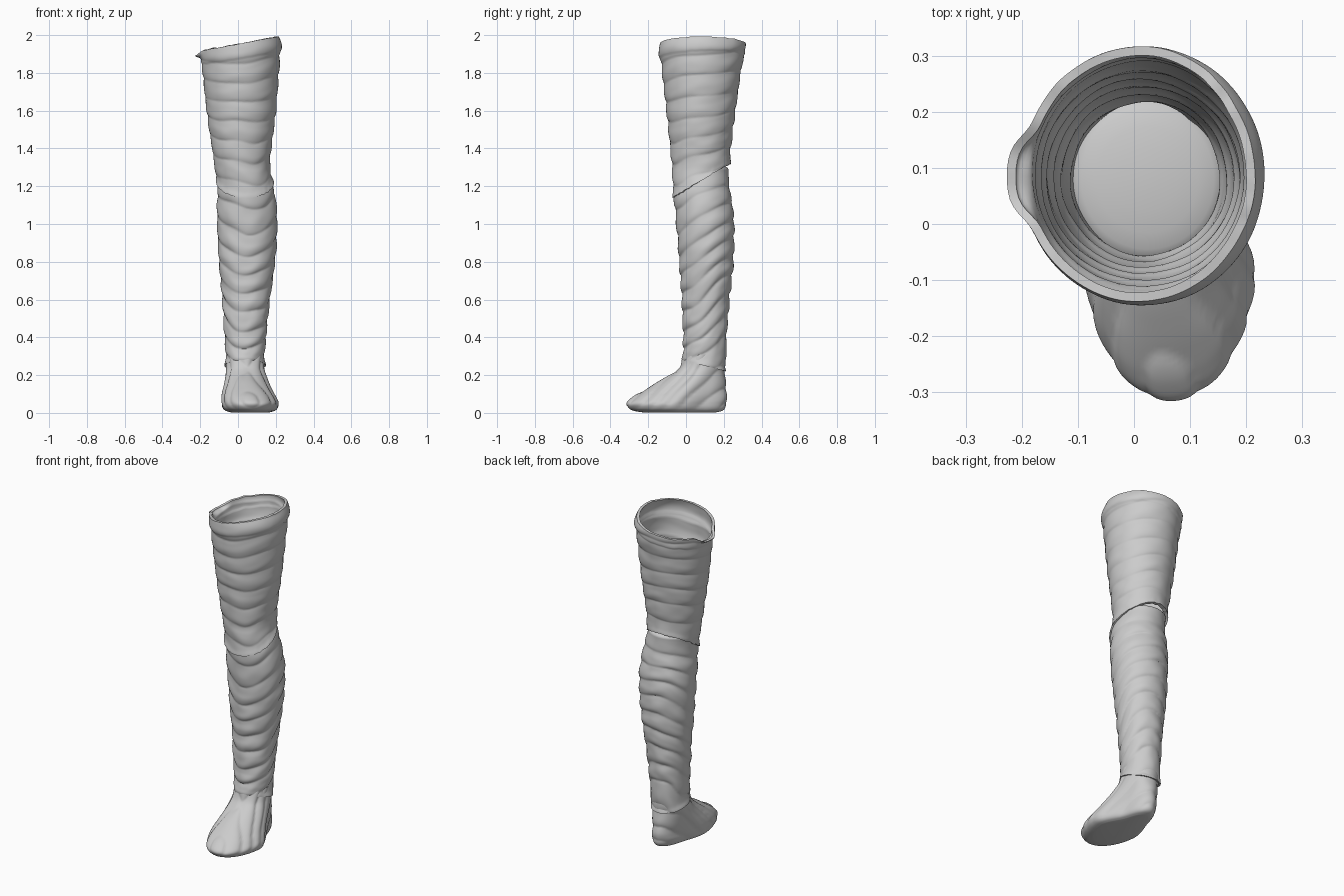
import bpy, bmesh, math
from mathutils import Vector, noise

if "Cube" in bpy.data.objects:
    bpy.data.objects.remove(bpy.data.objects["Cube"])

SEG = 112

# Leg outline read at heights: z, x left, x right, y front, y back
LEG = [
    (0.15, -.062, .137, -.012, .207), (0.28, -.064, .139, -.014, .209),
    (0.40, -.070, .147, -.015, .214), (0.60, -.082, .168, -.022, .230),
    (0.80, -.100, .195, -.035, .250), (1.00, -.110, .207, -.050, .254),
    (1.10, -.110, .202, -.060, .245), (1.20, -.108, .187, -.066, .231),
    (1.30, -.119, .166, -.071, .229), (1.40, -.134, .173, -.080, .234),
    (1.60, -.163, .198, -.100, .259), (1.80, -.184, .213, -.123, .287),
    (1.90, -.193, .220, -.134, .305), (1.95, -.198, .222, -.138, .310),
    (2.00, -.198, .214, -.134, .304)]

# Foot outline: z, y front, y back, toe half width, toe x, heel half width, heel x
FOOT = [
    (0.003, -.230, .160, .105, .065, .070, .050), (0.010, -.275, .190, .130, .065, .086, .050),
    (0.025, -.302, .207, .147, .065, .096, .050), (0.050, -.313, .214, .153, .065, .102, .048),
    (0.080, -.285, .215, .147, .058, .102, .047), (0.110, -.240, .213, .136, .052, .101, .045),
    (0.150, -.170, .210, .122, .047, .100, .042), (0.200, -.088, .207, .108, .042, .099, .039),
    (0.240, -.038, .206, .101, .038, .098, .038), (0.310, -.012, .205, .098, .038, .098, .038)]


def lookup(table, z):
    """Smooth interpolation of a table whose first column is the height."""
    z = min(max(z, table[0][0]), table[-1][0])
    i = next(k for k in range(len(table) - 1) if z <= table[k + 1][0])
    a, b = table[i], table[i + 1]
    p, n = table[max(i - 1, 0)], table[min(i + 2, len(table) - 1)]
    h = b[0] - a[0]
    t = (z - a[0]) / h
    out = []
    for c in range(1, len(a)):
        ma = (b[c] - p[c]) / (b[0] - p[0]) * h
        mb = (n[c] - a[c]) / (n[0] - a[0]) * h
        out.append((2*t**3 - 3*t*t + 1)*a[c] + (t**3 - 2*t*t + t)*ma
                   + (3*t*t - 2*t**3)*b[c] + (t**3 - t*t)*mb)
    return out


def band(phase):
    """Rounded cloth fold with a sharp crease at each turn."""
    return math.sin(math.pi * (phase % 1.0) ** 0.65)


def folds(a, z):
    """Cloth folds that sag at the front and climb towards the back."""
    q = Vector((math.sin(a) * 0.9, math.cos(a) * 0.9, z * 3))
    sag = 0.11 if z < 0.9 else max(0.035, 0.11 - (z - 0.9) * 0.2)
    if z < 0.4:
        sag = max(0.02, 0.11 - (0.4 - z) * 0.5)
    level = z + sag * math.cos(a) + 0.03 * noise.noise(q)
    strength = 0.5 + 0.5 * max(0, min(1, 0.6 + 1.2 * noise.noise(q * 1.7 + Vector((5, 2, 1)))))
    fine = 0.003 * noise.noise(Vector((q.x * 2, q.y * 2, level * 22)))
    return 0.011 * strength * (band(level / 0.105) - 0.6) + fine


def leg_point(a, z, offset, wrinkle=1.0):
    x0, x1, y0, y1 = lookup(LEG, z)
    d = offset + wrinkle * folds(a, z)
    return ((x0 + x1) / 2 + ((x1 - x0) / 2 + d) * math.sin(a),
            (y0 + y1) / 2 - ((y1 - y0) / 2 + d) * math.cos(a), z)


def loft(name, rows, point, cap_start=False, cap_end=False, closed=False):
    """Skin rings of points; point(row, angle) gives each position."""
    bm = bmesh.new()
    rings = [[bm.verts.new(point(r, 2 * math.pi * s / SEG)) for s in range(SEG)]
             for r in rows]
    pairs = list(zip(rings, rings[1:]))
    if closed:
        pairs.append((rings[-1], rings[0]))
    for lo, hi in pairs:
        for s in range(SEG):
            t = (s + 1) % SEG
            bm.faces.new((lo[s], lo[t], hi[t], hi[s]))
    for wanted, ring in ((cap_start, rings[0]), (cap_end, rings[-1])):
        if wanted:
            bm.faces.new(ring)
    bmesh.ops.recalc_face_normals(bm, faces=bm.faces)
    mesh = bpy.data.meshes.new(name)
    bm.to_mesh(mesh)
    bm.free()
    obj = bpy.data.objects.new(name, mesh)
    bpy.context.collection.objects.link(obj)
    bpy.ops.object.select_all(action='DESELECT')
    obj.select_set(True)
    bpy.context.view_layer.objects.active = obj
    bpy.ops.object.shade_smooth_by_angle(angle=math.radians(50))
    return obj


# Foot: horizontal sections, wide at the toes and narrow at the heel
def foot_point(z, a):
    yf, yb, wt, xt, wh, xh = lookup(FOOT, z)
    c, s = math.cos(a), math.sin(a)
    k = min(max((c + 0.6) / 0.8, 0), 1)
    k = k * k * (3 - 2 * k)
    y = (yf + yb) / 2 - (yb - yf) / 2 * c
    level = y - 0.9 * z + 0.5 * s * s * 0.12 + 0.02 * noise.noise(Vector((s * 2, y * 5, z * 8)))
    d = 0.007 * (band(-level / 0.085) - 0.6) * min(1, z / 0.06)
    return (xh + (xt - xh) * k + (wh + (wt - wh) * k + d) * s, y - d * c, z + d * 0.6)


heights = [0.003 + 0.305 * (i / 56) ** 1.3 for i in range(57)]
loft("foot", heights, foot_point, cap_start=True, cap_end=True)


# Shin: cuff at the ankle, domed closed top hidden inside the thigh wrap
def shin_point(u, a):
    if u < 0:                                   # underside of the ankle cuff
        return leg_point(a, 0.255 + 0.03 * math.cos(a), -0.02, 0)
    if u > 1:                                   # dome inside the knee
        f = u - 1
        x, y, z = leg_point(a, 1.29, -0.004, 0)
        k = math.cos(f * math.pi / 2)
        return (0.024 + (x - 0.024) * k, 0.079 + (y - 0.079) * k,
                1.29 + 0.03 * math.sin(f * math.pi / 2))
    bottom = 0.25 + 0.03 * math.cos(a)
    z = bottom + (1.29 - bottom) * u
    cuff = 0.006 * math.exp(-((z - bottom) / 0.02) ** 2)
    return leg_point(a, z, cuff - 0.004 * max(0, (u - 0.85) / 0.15), min(1, (1 - u) * 8))


rows = [-1] + [i / 170 for i in range(171)] + [1.15, 1.35, 1.55, 1.75, 1.9, 1.97]
loft("shin", rows, shin_point, cap_end=True)


# Thigh: hollow sleeve with sloping ragged rim and a small flap on the left
def thigh_point(row, a):
    u, inside = row
    s, c = math.sin(a), math.cos(a)
    ragged = noise.noise(Vector((s * 5, c * 5, 3)))
    top = 1.955 + 0.038 * s + 0.006 * ragged
    bottom = 1.23 - 0.09 * c + 0.006 * noise.noise(Vector((s * 6, c * 6, 9)))
    z = bottom + (top - bottom) * u
    flap = math.exp(-((s + 1) / 0.05) ** 2) * math.exp(-((top - z) / 0.025) ** 2)
    hem = 0.005 * math.exp(-((z - bottom) / 0.02) ** 2)
    collar = 0.005 * band(min(0.999, max(0, (u - 0.9) / 0.1)))
    off = (-0.013 if inside else 0.003 + hem) + 0.026 * flap + collar
    x, y, z = leg_point(a, z, off, 0.75)
    return (x, y, z - 0.025 * flap)


outer = [(i / 130, False) for i in range(131)]
inner = [(1 - i / 100, True) for i in range(101)]
loft("thigh", outer + inner, thigh_point, closed=True)
